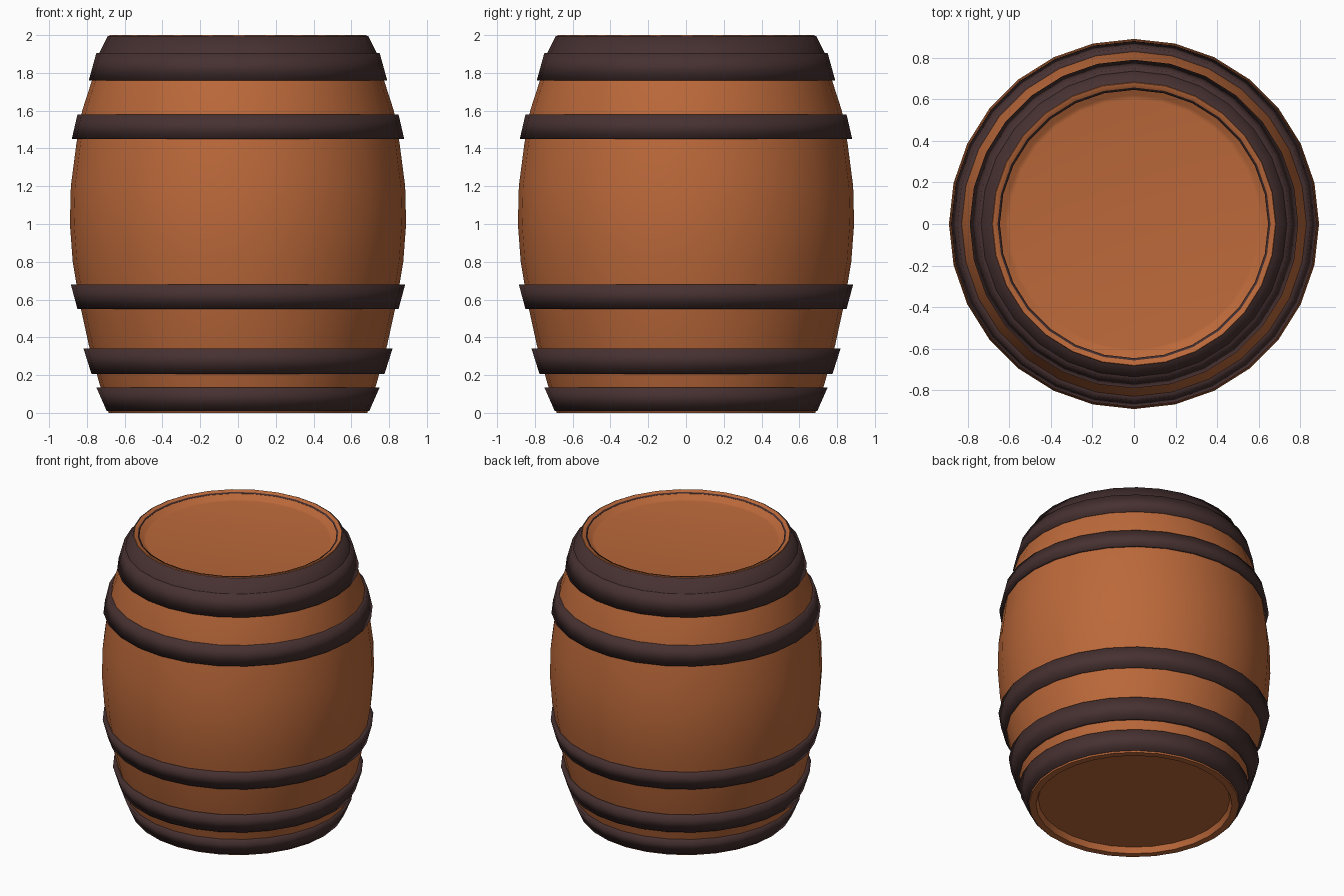
import bpy, bmesh, math

if "Cube" in bpy.data.objects:
    bpy.data.objects.remove(bpy.data.objects["Cube"])

SIDES = 28


def material(name, rgb):
    m = bpy.data.materials.new(name)
    m.diffuse_color = (*rgb, 1.0)
    m.use_nodes = True
    m.node_tree.nodes["Principled BSDF"].inputs["Base Color"].default_value = m.diffuse_color
    return m


wood = material("warm wood", (0.50, 0.14, 0.042))
iron = material("dark iron", (0.062, 0.030, 0.030))


def lathe(name, profile, mat, closed=False, smooth_angle=180):
    """Spin (radius, z) points around z; radius 0 becomes a single pole vertex."""
    bm = bmesh.new()
    rings = []
    for r, z in profile:
        if r == 0:
            rings.append([bm.verts.new((0, 0, z))] * SIDES)
        else:
            rings.append([bm.verts.new((r * math.cos(2 * math.pi * i / SIDES),
                                        r * math.sin(2 * math.pi * i / SIDES), z))
                          for i in range(SIDES)])
    pairs = list(zip(rings, rings[1:]))
    if closed:
        pairs.append((rings[-1], rings[0]))
    for a, b in pairs:
        for i in range(SIDES):
            j = (i + 1) % SIDES
            corners = list(dict.fromkeys((a[i], a[j], b[j], b[i])))
            bm.faces.new(corners)
    bmesh.ops.recalc_face_normals(bm, faces=bm.faces)
    me = bpy.data.meshes.new(name)
    bm.to_mesh(me)
    bm.free()
    me.materials.append(mat)
    ob = bpy.data.objects.new(name, me)
    bpy.context.collection.objects.link(ob)
    bpy.context.view_layer.objects.active = ob
    bpy.ops.object.select_all(action='DESELECT')
    ob.select_set(True)
    bpy.ops.object.shade_smooth_by_angle(angle=math.radians(smooth_angle))
    return ob


# Bulging wooden body with recessed bottom and lid
lathe("barrel_body", [
    (0, 0.04), (0.625, 0.04), (0.64, 0.0), (0.685, 0.0),
    (0.735, 0.16), (0.79, 0.36), (0.838, 0.58), (0.875, 0.80), (0.89, 1.0),
    (0.885, 1.2), (0.855, 1.43), (0.825, 1.6), (0.77, 1.77), (0.725, 1.90),
    (0.68, 2.0), (0.66, 1.995), (0.62, 1.955), (0.60, 1.952), (0, 1.937),
], wood, smooth_angle=50)

# Iron hoops: bottom z, top z, bottom radius, top radius (outer)
HOOPS = [
    (0.01, 0.135, 0.695, 0.75),
    (0.205, 0.34, 0.775, 0.818),
    (0.55, 0.68, 0.85, 0.885),
    (1.45, 1.58, 0.88, 0.85),
    (1.76, 1.905, 0.79, 0.75),
    (1.89, 1.995, 0.742, 0.69),
]
for n, (z0, z1, r0, r1) in enumerate(HOOPS, 1):
    t = 0.045
    lathe(f"iron_hoop_{n}", [(r0, z0), (r1, z1),
                             (r1 - t, z1 - 0.005), (r0 - t, z0 + 0.005)],
          iron, closed=True, smooth_angle=120)
